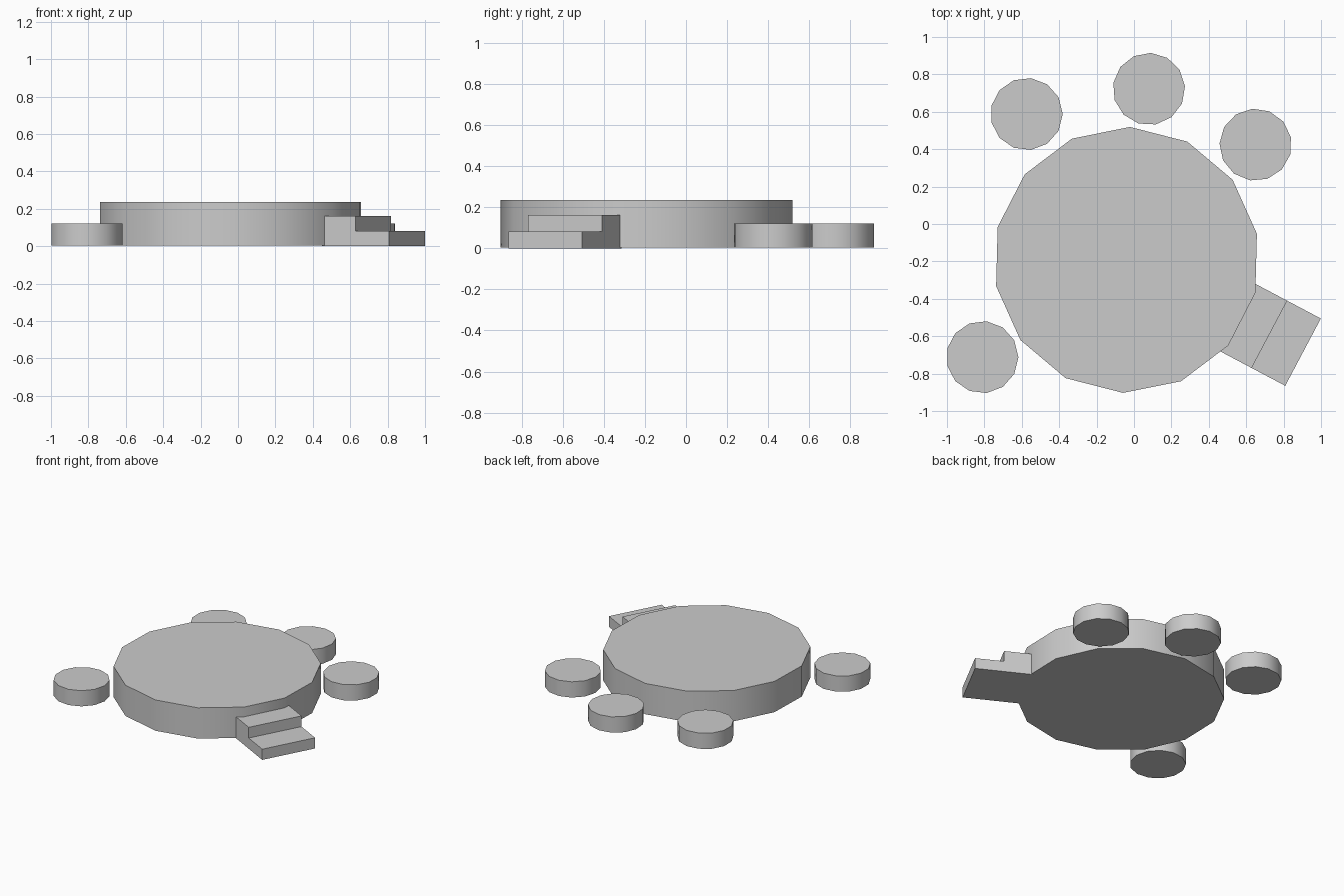
import bpy, bmesh
from math import cos, sin, radians

if "Cube" in bpy.data.objects:
    bpy.data.objects.remove(bpy.data.objects["Cube"])


def prism(name, points, vec):
    """Extrude a closed 3D outline along vec."""
    bm = bmesh.new()
    face = bm.faces.new([bm.verts.new(p) for p in points])
    ext = bmesh.ops.extrude_face_region(bm, geom=[face], use_keep_orig=True)
    bmesh.ops.translate(bm, vec=vec,
                        verts=[v for v in ext["geom"] if isinstance(v, bmesh.types.BMVert)])
    bmesh.ops.recalc_face_normals(bm, faces=bm.faces)
    mesh = bpy.data.meshes.new(name)
    bm.to_mesh(mesh)
    bm.free()
    obj = bpy.data.objects.new(name, mesh)
    bpy.context.collection.objects.link(obj)
    return obj


def disc(name, x, y, radius, top, sides, turn):
    """Low-sided round slab, lifted a hair off the ground."""
    base = 0.003
    angles = [radians(turn + 360 * i / sides) for i in range(sides)]
    ring = [(x + radius * cos(a), y + radius * sin(a), base) for a in angles]
    obj = prism(name, ring, (0, 0, top - base))
    bpy.ops.object.select_all(action='DESELECT')
    obj.select_set(True)
    bpy.context.view_layer.objects.active = obj
    bpy.ops.object.shade_smooth_by_angle(angle=radians(30))


# Large round platform
disc("platform", -0.04, -0.192, 0.711, 0.236, 14, 88.5)

# Low round pads scattered around it
pads = [(-0.811, -0.712, 0), (-0.574, 0.588, 0), (0.08, 0.722, 4), (0.65, 0.424, 12)]
for i, (x, y, turn) in enumerate(pads):
    disc(f"pad_{i + 1}", x, y, 0.193, 0.122, 13, turn)

# Two-step stair, its back end sunk into the platform
size, rise = 0.407, 0.081
h = size / 2
profile = [(-h, 0), (h, 0), (h, rise), (0, rise), (0, 2 * rise), (-h, 2 * rise)]
stair = prism("stair", [(x, -h, z) for x, z in profile], (0, size, 0))
stair.location = (0.724, -0.59, 0)
stair.rotation_euler.z = radians(-27.9)
